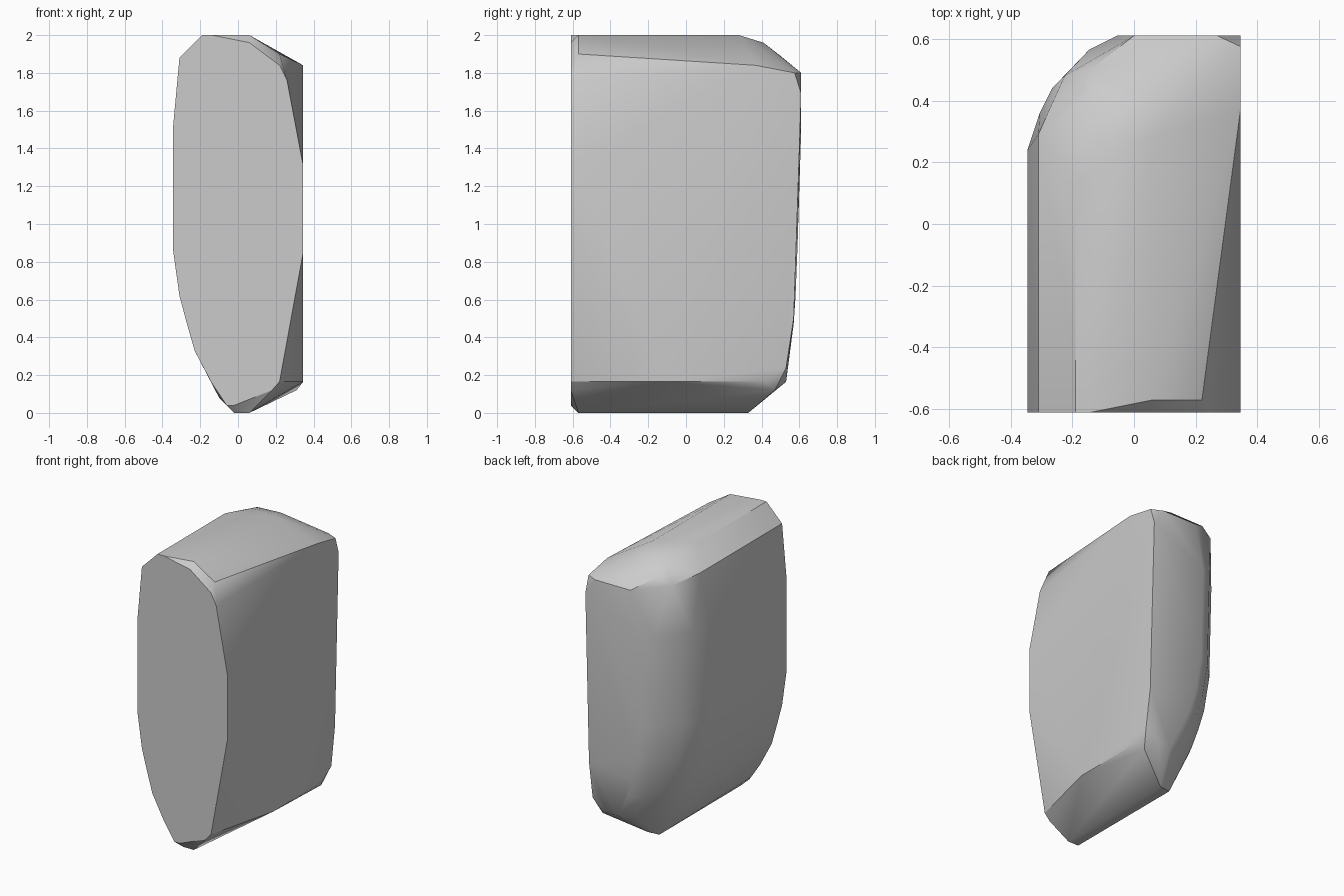
import bpy
import bmesh
import math

default_cube = bpy.data.objects.get("Cube")
if default_cube:
    bpy.data.objects.remove(default_cube, do_unlink=True)


def make_material(name, colour):
    material = bpy.data.materials.new(name)
    material.use_nodes = True
    material.diffuse_color = colour
    material.node_tree.nodes["Principled BSDF"].inputs["Base Color"].default_value = colour
    return material


def rounded_corner(left, depth, level):
    """Left rear corner of one horizontal layer, wrapping from side to back."""
    arc = [(0, .37), (.04, .25), (.08, .17), (.2, .045), (.29, 0)]
    return [(left + inset, depth - gap, level) for inset, gap in arc]


def build_hull(name, corners, material):
    """Wrap the corner points in a closed faceted skin and soften shallow edges."""
    mesh = bpy.data.meshes.new(name)
    skin = bmesh.new()
    for corner in corners:
        skin.verts.new(corner)
    bmesh.ops.remove_doubles(skin, verts=skin.verts[:], dist=.002)
    bmesh.ops.convex_hull(skin, input=skin.verts[:])
    loose = [vert for vert in skin.verts if not vert.link_faces]
    bmesh.ops.delete(skin, geom=loose, context="VERTS")
    bmesh.ops.dissolve_limit(skin, angle_limit=math.radians(1),
                             verts=skin.verts[:], edges=skin.edges[:])
    bmesh.ops.recalc_face_normals(skin, faces=skin.faces[:])
    skin.to_mesh(mesh)
    skin.free()
    mesh.materials.append(material)
    stone = bpy.data.objects.new(name, mesh)
    bpy.context.collection.objects.link(stone)
    bpy.ops.object.select_all(action="DESELECT")
    stone.select_set(True)
    bpy.context.view_layer.objects.active = stone
    bpy.ops.object.shade_smooth_by_angle(angle=math.radians(30))
    return stone


front, side = -.61, .345

# Flat front face outline, from the crown clockwise
front_outline = [
    (-.19, 2), (-.14, 2), (.06, 1.96), (.22, 1.84), (.26, 1.76),
    (side, 1.31), (side, .85), (.22, .165), (.18, .12), (-.02, .04),
    (-.06, .04), (-.14, .16), (-.23, .33), (-.27, .47), (-.31, .62),
    (-side, .87), (-side, 1.5), (-.31, 1.88),
]
corners = [(x, front, z) for x, z in front_outline]

# Rounded left rear corner, layer by layer: left edge, back edge, height
for layer in [(-side, .61, 1.5), (-side, .59, .87), (-.31, .58, .62),
              (-.27, .57, .47), (-.23, .55, .33), (-.14, .53, .165)]:
    corners += rounded_corner(*layer)

# Crown and its sloping rear shoulder
corners += [
    (-.19, .13, 2), (.06, -.57, 2), (.06, .28, 2), (-.1, .28, 2),
    (.22, -.57, 1.9), (.04, .41, 1.96), (-.14, .41, 1.95),
    (-.31, .29, 1.88), (-.225, .48, 1.84), (-.14, .5, 1.89),
    (0, .61, 1.8),
]

# Right flank and its rear edge
corners += [
    (side, .37, 1.84), (side, .575, 1.8), (.27, .61, 1.8),
    (side, .61, 1.69), (side, .57, .5), (side, .53, .24),
    (side, .42, .165), (side, -.1, .165),
]

# Narrow foot with chamfered ends
corners += [
    (.24, .53, .165), (.31, .47, .12), (.06, .33, 0), (-.02, .32, 0),
    (-.02, -.57, 0), (.06, -.57, 0), (-.1, -.57, .08),
]

stone_grey = make_material("stone grey", (.6, .6, .6, 1))
build_hull("stone_slab", corners, stone_grey)
